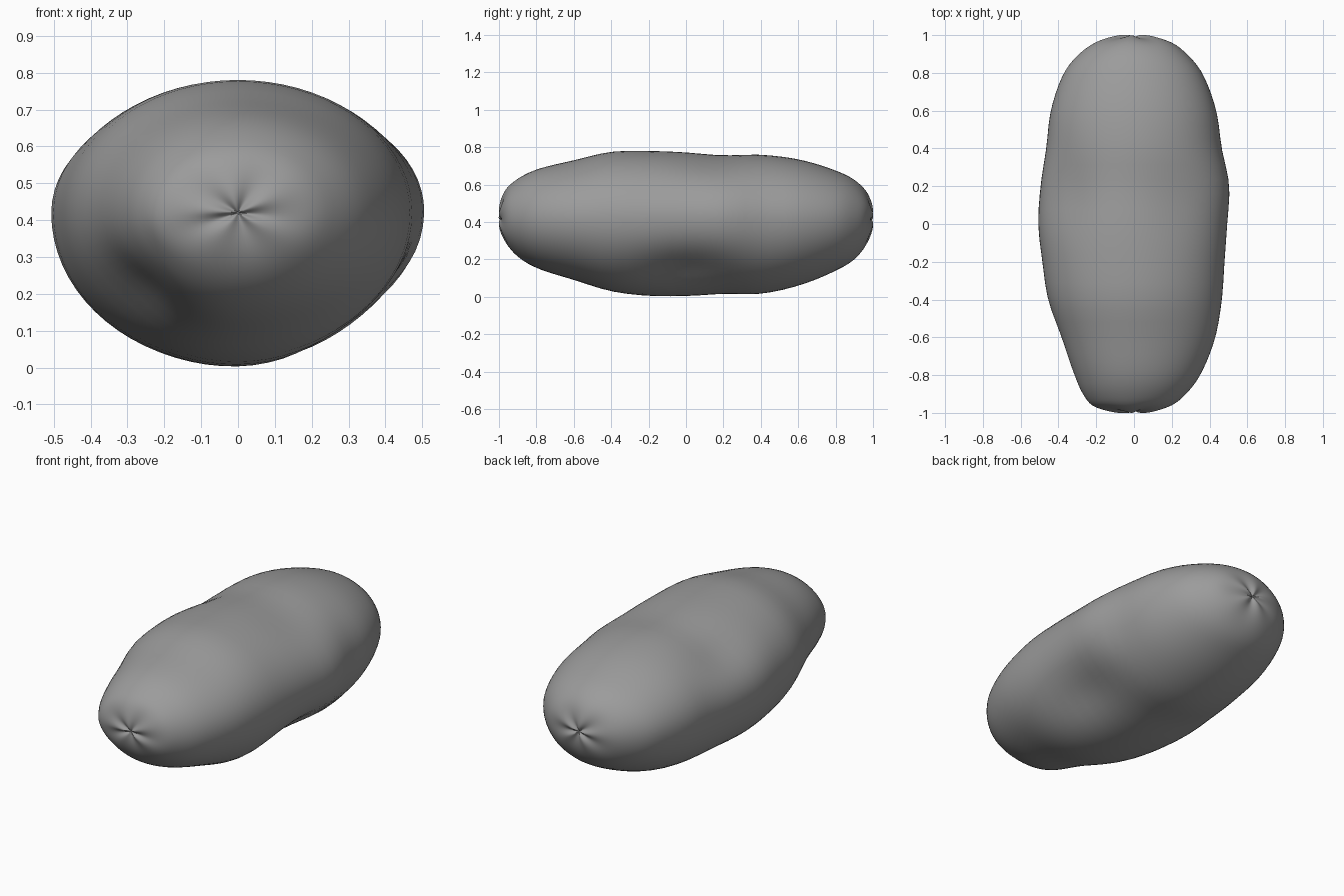
import bpy
import bmesh
from math import sin, cos, pi, acos, exp, radians

cube = bpy.data.objects.get("Cube")
if cube:
    bpy.data.objects.remove(cube, do_unlink=True)

RINGS, SIDES, MID_Z = 72, 72, 0.42

# Stations along the body: y, left edge, right edge, underside, top
STATIONS = [
    (-1.0, 0, 0, .42, .42),
    (-.97, -.20, .18, .30, .56),
    (-.9, -.27, .275, .215, .63),
    (-.8, -.315, .35, .155, .68),
    (-.6, -.385, .43, .09, .73),
    (-.4, -.455, .465, .03, .775),
    (-.2, -.485, .48, .005, .78),
    (0, -.507, .495, .003, .775),
    (.2, -.495, .505, .015, .76),
    (.4, -.465, .465, .017, .76),
    (.6, -.44, .435, .06, .735),
    (.8, -.37, .36, .14, .675),
    (.9, -.29, .28, .20, .625),
    (.97, -.18, .18, .29, .55),
    (1.0, 0, 0, .42, .42),
]
# Soft hollows: direction around the body, y, depth, angular spread, length
HOLLOWS = [(-45, .0, .055, 24, .25), (135, .15, .03, 22, .22),
           (222, -.6, .04, 24, .22), (60, .1, .015, 25, .2)]
PHI = [acos(-s[0]) for s in STATIONS]


def slope(i, k):
    a, b = max(i - 1, 0), min(i + 1, len(PHI) - 1)
    return (STATIONS[b][k] - STATIONS[a][k]) / (PHI[b] - PHI[a])


def edge(phi, k):
    """Smooth cubic interpolation of one station column."""
    i = max(j for j in range(len(PHI) - 1) if PHI[j] <= phi)
    h = PHI[i + 1] - PHI[i]
    t = (phi - PHI[i]) / h
    p, q = STATIONS[i][k], STATIONS[i + 1][k]
    return (p * (1 + 2 * t) * (1 - t) ** 2 + q * t * t * (3 - 2 * t)
            + h * t * (1 - t) * (slope(i, k) * (1 - t) - slope(i + 1, k) * t))


def surface_point(phi, ang):
    y = -cos(phi)
    x = cos(ang) * abs(edge(phi, 2 if cos(ang) > 0 else 1))
    z = sin(ang) * abs(edge(phi, 4 if sin(ang) > 0 else 3) - MID_Z)
    # Hollows in the flanks
    r = (x * x + z * z) ** .5
    pull = 0
    for direction, hy, depth, spread, length in HOLLOWS:
        d = (ang - radians(direction) + pi) % (2 * pi) - pi
        pull += depth * exp(-(d / radians(spread)) ** 2 - ((y - hy) / length) ** 2)
    k = 1 - pull / max(r, .15)
    # Puckered dimple at each tip
    pucker = .016 * exp(-r / .035) + .007 * cos(5 * ang + .6) * (r / .05) * exp(1 - r / .05)
    y -= pucker * (1 if y > 0 else -1)
    return (x * k, y, MID_Z + z * k)


# Body skin
bm = bmesh.new()
front_tip = bm.verts.new(surface_point(0, 0))
back_tip = bm.verts.new(surface_point(pi, 0))
rings = []
for i in range(1, RINGS):
    u = i / RINGS
    phi = pi * u - .42 * sin(2 * pi * u)      # closer rings at the tips
    rings.append([bm.verts.new(surface_point(phi, 2 * pi * j / SIDES))
                  for j in range(SIDES)])
for j in range(SIDES):
    n = (j + 1) % SIDES
    bm.faces.new((front_tip, rings[0][j], rings[0][n]))
    bm.faces.new((back_tip, rings[-1][n], rings[-1][j]))
    for a, b in zip(rings, rings[1:]):
        bm.faces.new((a[j], b[j], b[n], a[n]))
bmesh.ops.recalc_face_normals(bm, faces=bm.faces)
for f in bm.faces:
    f.smooth = True
mesh = bpy.data.meshes.new("potato_body")
bm.to_mesh(mesh)
bm.free()
body = bpy.data.objects.new("potato_body", mesh)
bpy.context.collection.objects.link(body)

# Skin colour
GREY = (.33, .33, .33, 1)
skin = bpy.data.materials.new("grey_skin")
skin.use_nodes = True
skin.diffuse_color = GREY
skin.node_tree.nodes["Principled BSDF"].inputs["Base Color"].default_value = GREY
mesh.materials.append(skin)
